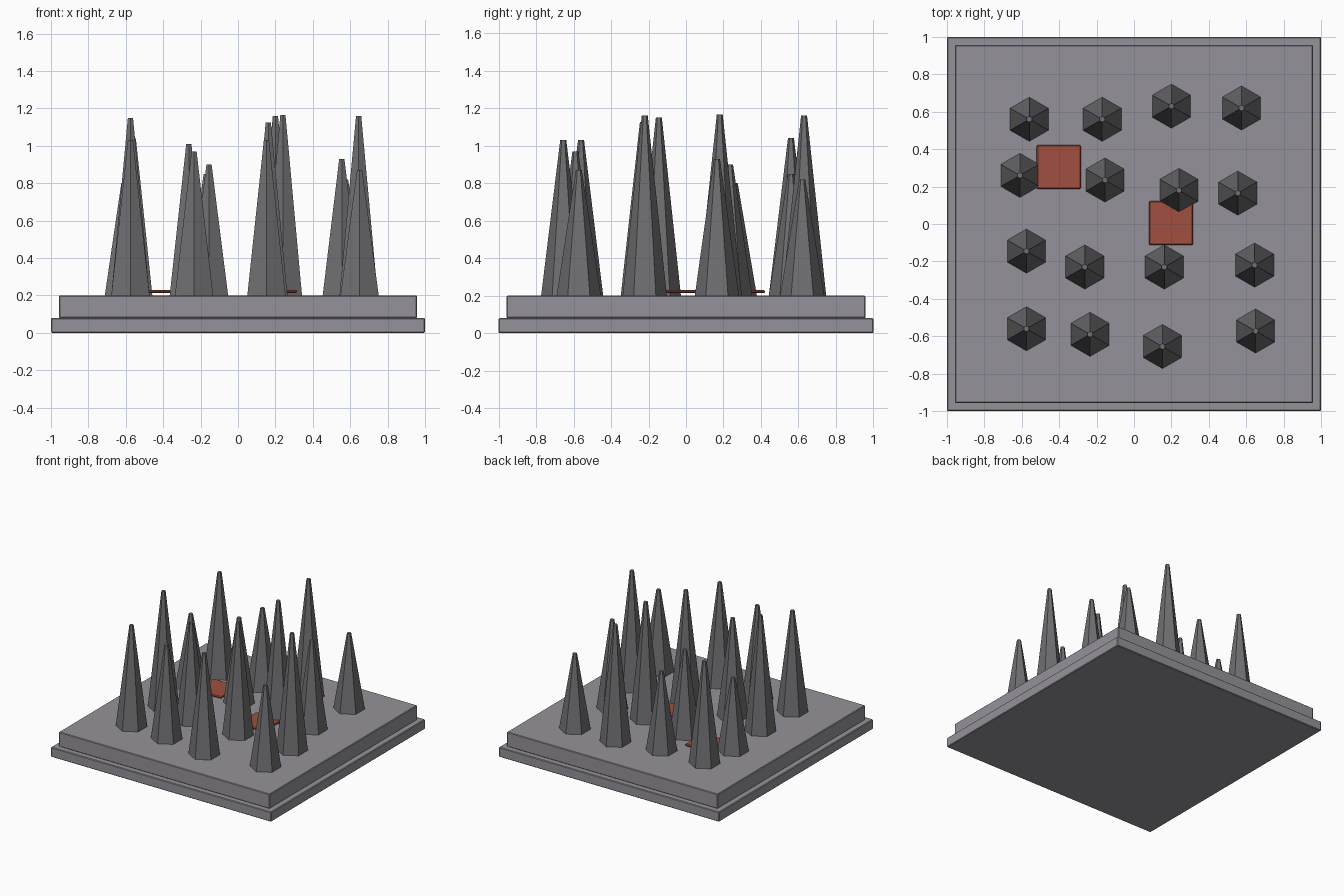
import bpy
from math import pi

if "Cube" in bpy.data.objects:
    bpy.data.objects.remove(bpy.data.objects["Cube"])


def material(name, rgb):
    m = bpy.data.materials.new(name)
    m.diffuse_color = (*rgb, 1)
    m.use_nodes = True
    m.node_tree.nodes["Principled BSDF"].inputs["Base Color"].default_value = m.diffuse_color
    return m


stone = material("stone", (0.30, 0.29, 0.32))
iron = material("iron", (0.16, 0.16, 0.17))
red = material("dried_red", (0.35, 0.08, 0.05))


def slab(name, x, y, z0, z1, size, mat, bevel):
    bpy.ops.mesh.primitive_cube_add(size=1, location=(x, y, (z0 + z1) / 2))
    ob = bpy.context.object
    ob.name = name
    ob.scale = (size, size, z1 - z0)
    bpy.ops.object.transform_apply(location=False, rotation=False, scale=True)
    ob.data.materials.append(mat)
    mod = ob.modifiers.new("bevel", 'BEVEL')
    mod.width = bevel
    mod.segments = 1


def spike(i, x, y, top):
    z0 = 0.2
    bpy.ops.mesh.primitive_cone_add(vertices=6, radius1=0.118, radius2=0.016,
                                    depth=top - z0, location=(x, y, (z0 + top) / 2))
    ob = bpy.context.object
    ob.name = f"spike_{i + 1}"
    ob.data.materials.append(iron)


# Stepped base
slab("base_rim", 0, 0, 0, 0.08, 2.0, stone, 0.005)
slab("base_plate", 0, 0, 0.08, 0.2, 1.915, stone, 0.005)

# Thin red patches just above the plate
slab("stain_left", -0.402, 0.304, 0.213, 0.23, 0.236, red, 0.006)
slab("stain_right", 0.198, 0.005, 0.213, 0.23, 0.236, red, 0.006)

# Scattered spikes: x, y, tip height
spikes = [
    (-0.56, 0.56, 1.04), (-0.17, 0.56, 0.85), (0.20, 0.63, 1.16), (0.575, 0.62, 0.82),
    (-0.61, 0.26, 0.80), (-0.155, 0.235, 0.90), (0.24, 0.18, 1.165), (0.555, 0.165, 0.93),
    (-0.575, -0.145, 1.15), (-0.263, -0.23, 1.01), (0.162, -0.23, 1.125), (0.645, -0.22, 1.16),
    (-0.575, -0.56, 1.03), (-0.235, -0.59, 0.97), (0.152, -0.655, 1.03), (0.65, -0.572, 0.87),
]
for i, s in enumerate(spikes):
    spike(i, *s)
